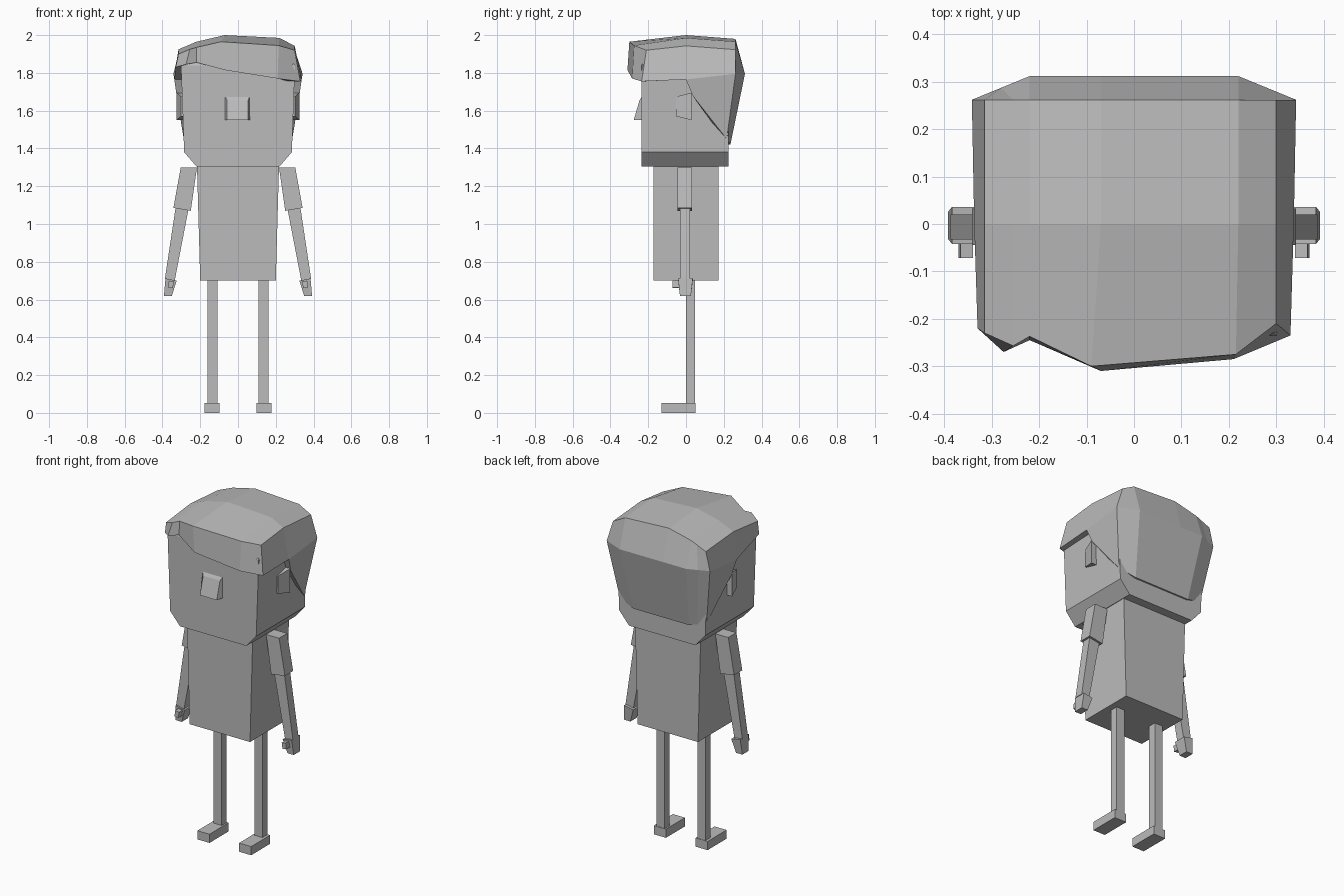
import bpy, bmesh

if "Cube" in bpy.data.objects:
    bpy.data.objects.remove(bpy.data.objects["Cube"])

grey = bpy.data.materials.new("plain grey")
grey.diffuse_color = (0.5, 0.5, 0.5, 1)
grey.use_nodes = True
grey.node_tree.nodes["Principled BSDF"].inputs["Base Color"].default_value = grey.diffuse_color


def build(name, verts, faces):
    """Flat-shaded object from points and faces, with outward normals."""
    mesh = bpy.data.meshes.new(name)
    mesh.from_pydata(verts, [], faces)
    bm = bmesh.new()
    bm.from_mesh(mesh)
    bmesh.ops.recalc_face_normals(bm, faces=bm.faces)
    bm.to_mesh(mesh)
    bm.free()
    mesh.materials.append(grey)
    obj = bpy.data.objects.new(name, mesh)
    bpy.context.collection.objects.link(obj)
    return obj


def loft(name, *rings, side=1):
    """Join stacked rectangles (x0, x1, y0, y1, z_inner, z_outer) into a solid."""
    verts, faces = [], []
    for x0, x1, y0, y1, z0, z1 in rings:
        verts += [(side * x0, y0, z0), (side * x1, y0, z1),
                  (side * x1, y1, z1), (side * x0, y1, z0)]
    for r in range(len(rings) - 1):
        for i in range(4):
            a, b = r * 4 + i, r * 4 + (i + 1) % 4
            faces.append((a, b, b + 4, a + 4))
    n = len(verts)
    faces += [(0, 1, 2, 3), (n - 4, n - 3, n - 2, n - 1)]
    return build(name, verts, faces)


# Torso and head with a chamfered jaw
loft("torso", (-.2, .2, -.172, .172, .70, .70), (-.217, .217, -.172, .172, 1.305, 1.305))
loft("head", (-.22, .22, -.235, .225, 1.305, 1.305),
     (-.285, .285, -.235, .225, 1.38, 1.38),
     (-.302, .302, -.235, .225, 1.84, 1.84),
     (-.25, .25, -.2, .2, 1.9, 1.9))

# Wedge nose
build("nose", [(-.07, -.23, 1.55), (.065, -.23, 1.55), (.065, -.23, 1.68), (-.07, -.23, 1.68),
               (-.058, -.277, 1.55), (.053, -.277, 1.55), (.053, -.246, 1.655), (-.058, -.246, 1.655)],
      [(0, 1, 2, 3), (4, 5, 6, 7), (0, 1, 5, 4), (1, 2, 6, 5), (2, 3, 7, 6), (3, 0, 4, 7)])

# Paired parts
for label, s in (("left", -1), ("right", 1)):
    outline = [(-.052, 1.57), (.03, 1.55), (.03, 1.695), (-.052, 1.675)]
    build(label + "_ear",
          [(s * .28, y, z) for y, z in outline] +
          [(s * (.302 if y < 0 else .325), y, z) for y, z in outline],
          [(0, 1, 2, 3), (4, 5, 6, 7)] + [(i, (i + 1) % 4, (i + 1) % 4 + 4, i + 4) for i in range(4)])
    loft(label + "_sleeve", (.25, .342, -.044, .033, 1.07, 1.085),
         (.217, .303, -.044, .033, 1.30, 1.30), side=s)
    loft(label + "_forearm", (.335, .387, -.033, .02, .70, .71),
         (.262, .33, -.033, .02, 1.08, 1.09), side=s)
    loft(label + "_hand", (.35, .392, -.032, .026, .62, .62),
         (.325, .384, -.042, .036, .70, .712), side=s)
    loft(label + "_thumb", (.345, .37, -.072, -.03, .66, .663),
         (.34, .366, -.072, -.03, .695, .70), side=s)
    loft(label + "_leg", (.108, .162, 0, .047, .04, .04), (.108, .162, 0, .047, .72, .72), side=s)
    loft(label + "_foot", (.098, .178, -.13, .05, 0, 0), (.098, .178, -.13, .05, .052, .052), side=s)

# Hair: rows run from the fringe over the crown and down the back
xs = [-.315, -.255, -.22, -.07, .22, .30]
crown = [1.925, 1.95, 1.965, 2.0, 1.985, 1.943]
fringe_low = [(-.33, -.22, 1.83), (-.275, -.27, 1.845), (-.22, -.245, 1.855),
              (-.07, -.31, 1.815), (.21, -.285, 1.77), (.33, -.235, 1.755)]
fringe_top = [(-.315, -.23, 1.90), (-.255, -.257, 1.925), (-.22, -.237, 1.935),
              (-.09, -.30, 1.965), (.215, -.275, 1.945), (.30, -.21, 1.92)]
middle = [(x, 0, z) for x, z in zip(xs, crown)]
back = [(x, .262, z - .02) for x, z in zip(xs, crown)]
wide = [-.342, -.28, -.22, -.07, .22, .342]
bulge = [(x, .312 - max(0, abs(x) - .22) * .41, 1.795) for x in wide]
nape = [(x * .84, .235 - max(0, abs(x) - .22) * .16, 1.42 + max(0, abs(x) - .22) * .25) for x in wide]
verts = fringe_low + fringe_top + middle + back + bulge + nape
faces = [(r * 6 + c, r * 6 + c + 1, r * 6 + c + 7, r * 6 + c + 6) for r in range(5) for c in range(5)]

# Hair sides, stepping down behind each ear
steps = []
for c, s in ((0, -1), (5, 1)):
    a = len(verts)
    steps.append(a)
    verts += [(s * .337, 0, 1.765), (s * .325, .035, 1.68)]
    faces += [(c, c + 6, c + 12, a), (a, c + 12, c + 18, c + 24), (a, c + 24, c + 30, a + 1)]

# Hair underside, closing the rim into the head
left, right = steps
rim = list(range(6)) + [right, right + 1] + list(range(35, 29, -1)) + [left + 1, left]
first = len(verts)
for i in rim:
    x, y, z = verts[i]
    verts.append((max(-.27, min(.27, x)), max(-.22, min(.2, y)), z))
n = len(rim)
faces += [(rim[i], rim[(i + 1) % n], first + (i + 1) % n, first + i) for i in range(n)]
build("hair", verts, faces)
